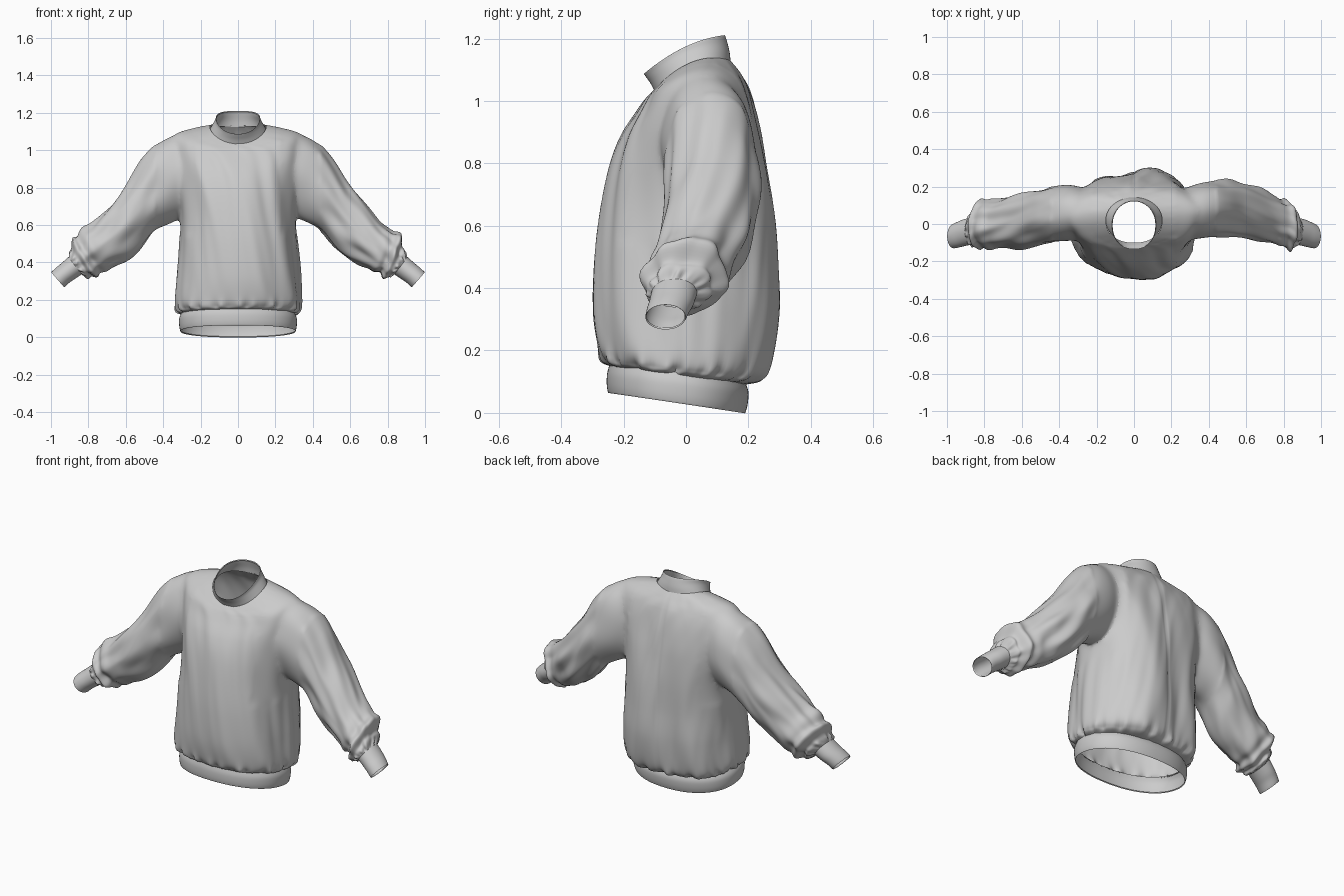
import bpy, bmesh
from math import sin, cos, pi, exp
from mathutils import Vector, noise

if "Cube" in bpy.data.objects:
    bpy.data.objects.remove(bpy.data.objects["Cube"])


def spline(keys, t):
    """Catmull-Rom through equally long tuples, t in 0..1."""
    n = len(keys) - 1
    i = min(int(t * n), n - 1)
    f = t * n - i
    k = [keys[max(0, min(n, i + d))] for d in (-1, 0, 1, 2)]
    return [0.5 * (2 * b + (c - a) * f + (2 * a - 5 * b + 4 * c - d) * f * f
                   + (3 * b - a - 3 * c + d) * f ** 3) for a, b, c, d in zip(*k)]


def bump(x, centre, width):
    return exp(-((x - centre) / width) ** 2)


def loft(name, keys, ring, rows, cols, fold=None, hubs=None):
    """Tube through cross-sections; fold(angle, t) pushes the cloth outward.
    With a hubs list the ends are capped by fans and the fan centres noted."""
    bm = bmesh.new()
    grid = []
    for r in range(rows + 1):
        t = r / rows
        s = spline(keys, t)
        pts = [ring(s, 2 * pi * c / cols) for c in range(cols)]
        mid = sum(pts, Vector()) / cols
        if fold:
            pts = [p + (p - mid).normalized() * fold(2 * pi * c / cols, t)
                   for c, p in enumerate(pts)]
        grid.append([bm.verts.new(p) for p in pts])
    for a, b in zip(grid, grid[1:]):
        for c in range(cols):
            d = (c + 1) % cols
            bm.faces.new((a[c], a[d], b[d], b[c]))
    if hubs is not None:
        for end in (grid[0], grid[-1]):
            hub = bm.verts.new(sum((v.co for v in end), Vector()) / cols)
            hubs.append(hub.co.copy())
            for c in range(cols):
                bm.faces.new((end[c], end[(c + 1) % cols], hub))
    bmesh.ops.recalc_face_normals(bm, faces=bm.faces)
    me = bpy.data.meshes.new(name)
    bm.to_mesh(me)
    bm.free()
    ob = bpy.data.objects.new(name, me)
    bpy.context.collection.objects.link(ob)
    shade(ob)
    return ob


def shade(ob):
    bpy.ops.object.select_all(action='DESELECT')
    ob.select_set(True)
    bpy.context.view_layer.objects.active = ob
    bpy.ops.object.shade_smooth_by_angle(angle=1.0)


# Torso rings: half width, front y, back y, z at front / side / back, back roundness
def torso_ring(s, a):
    w, yf, yb, zf, zs, zb, p = s
    c, n = cos(a), sin(a)
    m = 2 / (p if n > 0 else 0.9)
    k = (abs(c) ** m + abs(n) ** m) ** (-1 / m)
    c, n = c * k, n * k
    mid = (zf + zb) / 2
    return Vector((w * c, (yf + yb) / 2 + n * (yb - yf) / 2,
                   mid + n * (zb - zf) / 2 + (zs - mid) * (1 - min(1, n * n))))


def torso_fold(a, t):
    gather = 0.008 * bump(t, 0.10, 0.06) * (sin(23 * a) + 0.6 * sin(37 * a + 1))
    calm = min(1, (1 - t) * 5)
    drape = 0.020 * noise.noise(Vector((2.2 * cos(a + t), 2.2 * sin(a + t), 2 * t + 3)))
    fine = 0.008 * noise.noise(Vector((5 * cos(a) + 5 * t, 5 * sin(a), 3 * t + 5)))
    # hollow and fullness either side of the centre back seam
    back = bump(t, 0.33, 0.25) * (0.012 * bump(a, 0.95, 0.3) - 0.035 * bump(a, 1.85, 0.3))
    seam = -0.005 * bump(a, pi / 2, 0.03)
    return gather + (drape + fine + seam + back) * calm


hubs = []
body = [(0.30, -0.245, 0.19, 0.15, 0.122, 0.092, 0.9),
        (0.325, -0.27, 0.24, 0.165, 0.135, 0.105, 0.9),
        (0.34, -0.288, 0.275, 0.21, 0.18, 0.16, 0.87),
        (0.33, -0.300, 0.297, 0.32, 0.32, 0.32, 0.85),
        (0.315, -0.292, 0.292, 0.49, 0.49, 0.49, 0.82),
        (0.305, -0.27, 0.28, 0.65, 0.65, 0.65, 0.76),
        (0.315, -0.24, 0.257, 0.79, 0.80, 0.80, 0.70),
        (0.33, -0.205, 0.232, 0.885, 0.92, 0.91, 0.68),
        (0.345, -0.16, 0.207, 0.96, 1.02, 1.00, 0.70),
        (0.33, -0.135, 0.185, 1.00, 1.085, 1.06, 0.78),
        (0.24, -0.118, 0.163, 1.02, 1.11, 1.10, 0.86),
        (0.15, -0.103, 0.142, 1.035, 1.125, 1.13, 0.97)]
sweater = loft("sweater_body", body, torso_ring, 100, 160, torso_fold, hubs)

# Ribbed hem band, rim turned slightly inward
hem = [(0.302, -0.245, 0.19, 0.155, 0.13, 0.098, 0.9),
       (0.314, -0.253, 0.20, 0.125, 0.10, 0.068, 0.9),
       (0.314, -0.254, 0.198, 0.09, 0.06, 0.03, 0.9),
       (0.308, -0.25, 0.19, 0.065, 0.033, 0.0, 0.9),
       (0.304, -0.246, 0.186, 0.069, 0.037, 0.004, 0.9)]
loft("hem_band", hem, torso_ring, 16, 120)

# Standing collar, lower at the front
collar = [(0.15, -0.10, 0.143, 1.03, 1.11, 1.125, 0.97),
          (0.135, -0.113, 0.140, 1.055, 1.135, 1.155, 0.97),
          (0.122, -0.127, 0.133, 1.075, 1.157, 1.185, 0.97),
          (0.118, -0.135, 0.125, 1.087, 1.172, 1.21, 0.97),
          (0.114, -0.131, 0.121, 1.083, 1.168, 1.205, 0.97)]
loft("collar", collar, torso_ring, 16, 80)

# Sleeve rings: top x, top z, bottom x, bottom z, front y, back y
sleeve = [(0.20, 1.04, 0.20, 0.76, -0.03, 0.14),
          (0.32, 1.085, 0.28, 0.66, -0.08, 0.205),
          (0.42, 1.045, 0.37, 0.605, -0.07, 0.232),
          (0.51, 0.945, 0.445, 0.56, -0.065, 0.235),
          (0.60, 0.81, 0.525, 0.475, -0.07, 0.225),
          (0.69, 0.70, 0.61, 0.405, -0.085, 0.195),
          (0.78, 0.61, 0.69, 0.36, -0.105, 0.155),
          (0.86, 0.555, 0.75, 0.335, -0.122, 0.125),
          (0.885, 0.48, 0.80, 0.32, -0.125, 0.085),
          (0.905, 0.425, 0.835, 0.335, -0.112, 0.03)]
cuff = [(0.905, 0.43, 0.83, 0.34, -0.11, 0.035),
        (0.945, 0.395, 0.87, 0.313, -0.118, 0.025),
        (0.975, 0.37, 0.90, 0.293, -0.125, 0.012),
        (0.998, 0.348, 0.928, 0.268, -0.13, 0.0),
        (0.994, 0.348, 0.927, 0.273, -0.126, -0.004)]

for side, word in ((1, "left"), (-1, "right")):
    def arm_ring(s, a, side=side):
        xt, zt, xb, zb, yf, yb = s
        c, n = cos(a), sin(a)
        # the right arm hangs a little further forward
        shift = -0.05 * sin(pi * (xt - 0.33) / 0.55) if side < 0 and 0.33 < xt < 0.88 else 0
        return Vector((side * ((xt + xb) / 2 + (xt - xb) / 2 * c),
                       (yf + yb) / 2 + (yb - yf) / 2 * n + shift,
                       (zt + zb) / 2 + (zt - zb) / 2 * c))

    def arm_fold(a, t, side=side):
        wrist = bump(t, 0.95, 0.03) * 0.005 * (sin(11 * a + side) + 0.6 * sin(17 * a))
        roll = bump(t, 0.82, 0.10) * 0.012 * sin(48 * t + 1.5 * sin(a + side))
        drape = 0.024 * noise.noise(Vector((2 * cos(a) + side, 2 * sin(a) + 2 * t, 5 * t)))
        return wrist + roll + drape * min(1, t * 3, (1 - t) * 8)

    # Each sleeve is joined onto the torso
    arm = loft(word + "_sleeve", sleeve, arm_ring, 90, 96, arm_fold, hubs)
    loft(word + "_cuff", cuff, arm_ring, 14, 48)
    mod = sweater.modifiers.new("join", 'BOOLEAN')
    mod.operation, mod.solver, mod.object = 'UNION', 'EXACT', arm
    bpy.context.view_layer.objects.active = sweater
    bpy.ops.object.modifier_apply(modifier=mod.name)
    bpy.data.objects.remove(arm)

# Open the neck, hem and wrists, then soften the shoulder seams
bm = bmesh.new()
bm.from_mesh(sweater.data)
caps = [v for v in bm.verts if any((v.co - h).length < 1e-4 for h in hubs)]
bmesh.ops.delete(bm, geom=caps, context='VERTS')
bmesh.ops.remove_doubles(bm, verts=bm.verts, dist=0.002)
seam = [v for v in bm.verts if 0.23 < abs(v.co.x) < 0.44 and v.co.z > 0.55]
for _ in range(30):
    bmesh.ops.smooth_vert(bm, verts=seam, factor=0.5,
                          use_axis_x=True, use_axis_y=True, use_axis_z=True)
bm.to_mesh(sweater.data)
bm.free()
shade(sweater)
